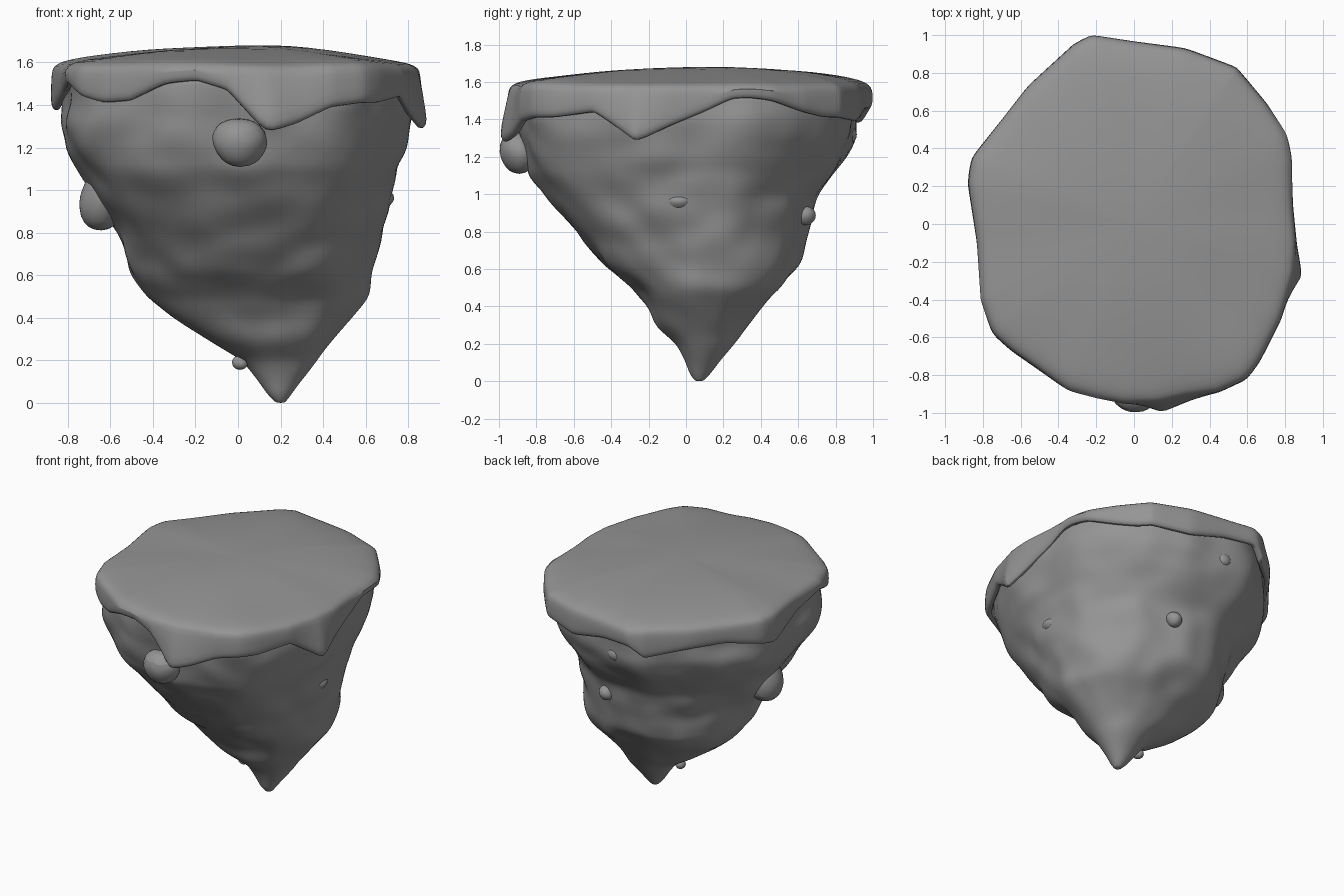
import bpy, bmesh, math, random
from mathutils import Vector, noise

random.seed(4)
if "Cube" in bpy.data.objects:
    bpy.data.objects.remove(bpy.data.objects["Cube"])

stone = bpy.data.materials.new("stone grey")
stone.use_nodes = True
stone.diffuse_color = (0.3, 0.3, 0.3, 1)
stone.node_tree.nodes["Principled BSDF"].inputs["Base Color"].default_value = stone.diffuse_color

# Plateau edge: x, y and height of the hanging hem, counterclockwise
EDGE = [(.84, .1, 1.44), (.835, .25, 1.51), (.835, .35, 1.515), (.81, .47, 1.5), (.7, .64, 1.44),
        (.6, .76, 1.41), (.54, .83, 1.41), (.27, .93, 1.39), (0, .965, 1.45), (-.23, 1, 1.46),
        (-.32, .95, 1.38), (-.56, .73, 1.43), (-.7, .55, 1.44), (-.86, .35, 1.4), (-.88, .22, 1.37),
        (-.83, -.1, 1.46), (-.81, -.4, 1.5), (-.75, -.58, 1.44), (-.65, -.67, 1.41),
        (-.52, -.76, 1.42), (-.35, -.88, 1.5), (-.2, -.92, 1.515), (-.05, -.95, 1.47),
        (.13, -.95, 1.27), (.27, -.915, 1.31), (.45, -.89, 1.39), (.6, -.82, 1.41),
        (.67, -.72, 1.41), (.78, -.5, 1.44), (.85, -.26, 1.28), (.86, -.1, 1.36)]

# Rock body: height, then the reach in -x, +x, -y, +y
BODY = [(0, .18, .22, .05, .09), (.04, .14, .25, .02, .13), (.1, .1, .29, 0, .17),
        (.2, .02, .38, -.05, .25), (.3, -.15, .45, -.17, .33), (.4, -.3, .53, -.2, .4),
        (.5, -.45, .62, -.26, .5), (.6, -.51, .63, -.42, .585), (.8, -.56, .67, -.59, .63),
        (1, -.68, .71, -.74, .69), (1.1, -.75, .74, -.83, .77), (1.2, -.82, .79, -.87, .84),
        (1.3, -.85, .82, -.9, .89), (1.4, -.83, .83, -.92, .9), (1.56, -.82, .83, -.92, .9)]


def edge_at(angle):
    """Point on the plateau edge in a direction, between its corners."""
    d = Vector((math.cos(angle), math.sin(angle)))
    for i, p in enumerate(EDGE):
        a, b = Vector(p), Vector(EDGE[(i + 1) % len(EDGE)])
        ca, cb = a.x * d.y - a.y * d.x, b.x * d.y - b.y * d.x
        if ca >= 0 >= cb and a.xy.dot(d) > 0:
            return a.lerp(b, ca / (ca - cb))
    return Vector(EDGE[0])


def finish(name, bm, angle, levels):
    bmesh.ops.recalc_face_normals(bm, faces=bm.faces)
    mesh = bpy.data.meshes.new(name)
    bm.to_mesh(mesh)
    bm.free()
    mesh.materials.append(stone)
    ob = bpy.data.objects.new(name, mesh)
    bpy.context.collection.objects.link(ob)
    smooth = ob.modifiers.new("smooth", "SUBSURF")
    smooth.levels = smooth.render_levels = levels
    bpy.ops.object.select_all(action="DESELECT")
    ob.select_set(True)
    bpy.context.view_layer.objects.active = ob
    bpy.ops.object.shade_smooth_by_angle(angle=math.radians(angle))


def loft(name, rings, angle):
    bm = bmesh.new()
    rows = [[bm.verts.new(p) for p in ring] for ring in rings]
    n = len(rows[0])
    for low, high in zip(rows, rows[1:]):
        for i in range(n):
            j = (i + 1) % n
            bm.faces.new((low[i], low[j], high[j], high[i]))
    for row in (rows[0], rows[-1]):
        bm.faces.new(row)
    finish(name, bm, angle, 1)


# Tapering rock body, lumpy and leaning toward its tip
def body_ring(z):
    k = next(i for i in range(1, len(BODY)) if z <= BODY[i][0])
    low, high = BODY[k - 1], BODY[k]
    f = (z - low[0]) / (high[0] - low[0])
    x0, x1, y0, y1 = [a + (b - a) * f for a, b in zip(low[1:], high[1:])]
    ring = []
    for i in range(64):
        t = math.tau * i / 64
        e = edge_at(t)
        flat = .75 * min(1, z / 1.4)
        ux = e.x / .87 * flat + math.cos(t) * (1 - flat)
        uy = e.y / .97 * flat + math.sin(t) * (1 - flat)
        p = Vector(((x0 + x1) / 2 + ux * (x1 - x0) / 2, (y0 + y1) / 2 + uy * (y1 - y0) / 2, z))
        lump = .01 + noise.noise(p * 2.6) * .03 + noise.noise(p * 6) * .025
        out = Vector((math.cos(t), math.sin(t), 0))
        ring.append(p + out * lump * min(1, z * 2))
    return ring


heights = [0, .015, .04] + [.08 + 1.48 * i / 36 for i in range(37)]
loft("rock_body", [body_ring(min(z, 1.56)) for z in heights], 60)

# Domed plateau slab with an overhanging, ragged hem
angles = sorted([math.atan2(y, x) % math.tau for x, y, h in EDGE]
                + [math.tau * (i + .5) / 48 for i in range(48)])
edge = [edge_at(t) for t in angles]


def dome_ring(scale, height):
    ring = []
    for e in edge:
        p = Vector((e.x * scale, e.y * scale, height))
        p.z += noise.noise(Vector((p.x * 2, p.y * 2, 0))) * .012 + .025 * max(0, p.y) * (1 - scale ** 4)
        ring.append(p)
    return ring


def hem_ring(scale, lift):
    """Ring that follows the hem; low-hanging points flare outward."""
    ring = []
    for e in edge:
        s = scale + .6 * max(0, 1.36 - e.z)
        ring.append(Vector((e.x * s, e.y * s, e.z + lift)))
    return ring


dome = [(.02, 1.678), (.2, 1.675), (.4, 1.665), (.6, 1.645), (.75, 1.628), (.88, 1.612),
        (.95, 1.598), (.985, 1.58), (1, 1.555)]
hem = [(1.003, .06), (1, .02), (.985, 0), (.955, 0), (.945, .03)]
loft("plateau", [dome_ring(*d) for d in dome] + [hem_ring(*h) for h in hem]
     + [dome_ring(.93, 1.54), dome_ring(.88, 1.56)], 40)

# Loose stones stuck in the rock
STONES = {"front_boulder": ((.01, -.89, 1.22), (.14, .11, .13)),
          "right_boulder": ((-.64, -.02, .95), (.11, .14, .16)),
          "left_stone": ((.68, -.04, .96), (.06, .08, .045)),
          "back_stone": ((.19, .64, .89), (.055, .06, .055)),
          "upper_back_stone": ((-.04, .86, 1.32), (.065, .06, .06)),
          "tip_stone": ((.01, .05, .19), (.04, .04, .038))}
for name, (place, size) in STONES.items():
    bm = bmesh.new()
    bmesh.ops.create_icosphere(bm, subdivisions=1, radius=1.25)
    for v in bm.verts:
        v.co *= random.uniform(.85, 1.15)
        v.co = Vector(place) + Vector(a * b for a, b in zip(v.co, size))
    finish(name, bm, 50, 2)
